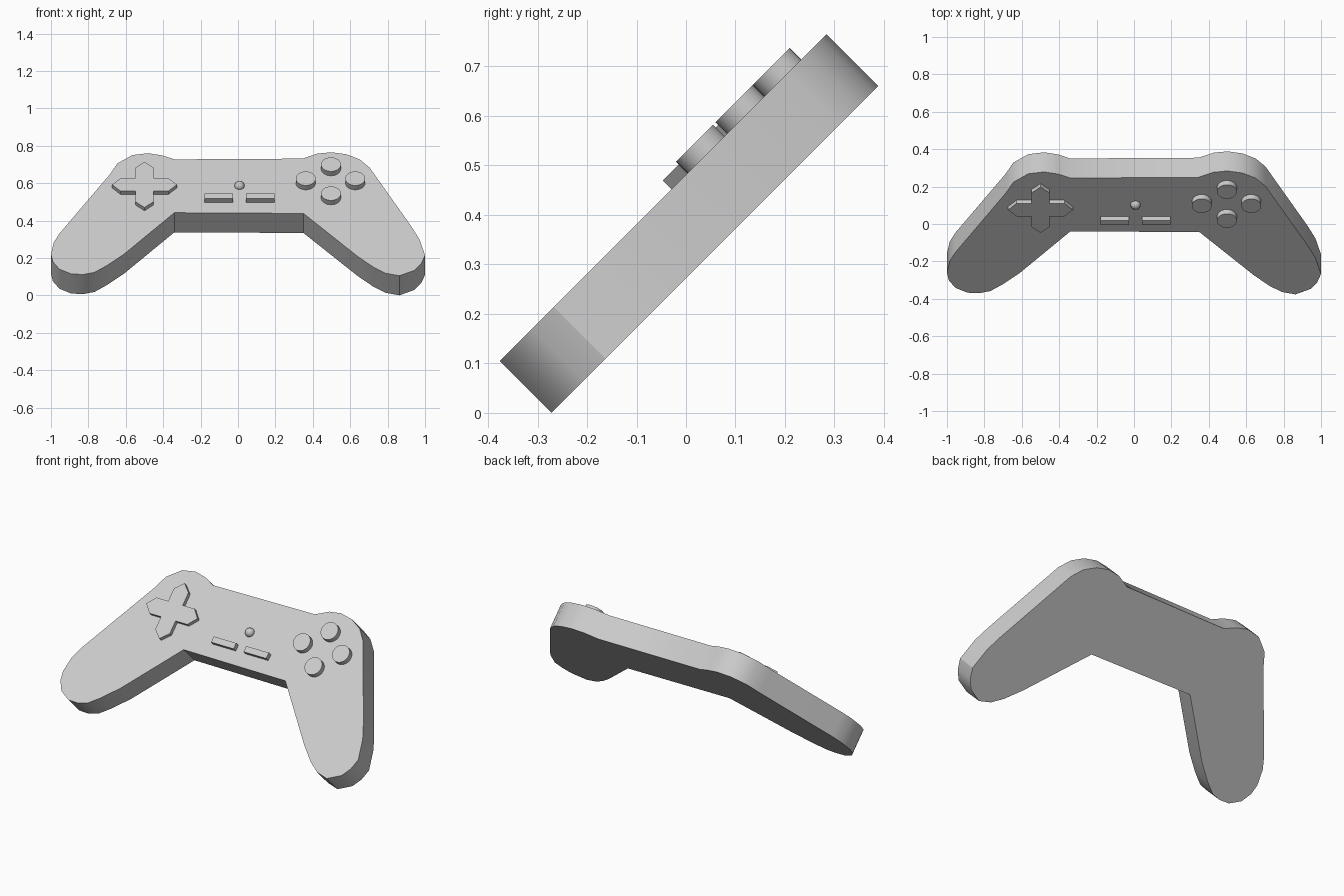
import bpy, bmesh, math
from mathutils import Matrix, Vector

if "Cube" in bpy.data.objects:
    bpy.data.objects.remove(bpy.data.objects["Cube"])

S = math.sqrt(0.5)
T = 0.148  # body thickness
# Local frame: x across, y up along the face, z out of the face; tilted back 45 degrees
TILT = Matrix.Translation((0, -0.272, 0)) @ Matrix.Rotation(math.radians(45), 4, 'X')


def face_v(z, w=T):
    """Position along the face for a height read in the front view."""
    return z / S - w


def finish(name, bm):
    bmesh.ops.recalc_face_normals(bm, faces=bm.faces)
    bm.transform(TILT)
    me = bpy.data.meshes.new(name)
    bm.to_mesh(me)
    bm.free()
    ob = bpy.data.objects.new(name, me)
    bpy.context.collection.objects.link(ob)
    bpy.ops.object.select_all(action='DESELECT')
    bpy.context.view_layer.objects.active = ob
    ob.select_set(True)
    bpy.ops.object.shade_smooth_by_angle(angle=math.radians(30))
    return ob


def prism(name, outline, w0, w1):
    """Extrude a flat outline between two depths."""
    bm = bmesh.new()
    face = bm.faces.new([bm.verts.new((x, v, w0)) for x, v in outline])
    ext = bmesh.ops.extrude_face_region(bm, geom=[face])
    top = [g for g in ext['geom'] if isinstance(g, bmesh.types.BMVert)]
    bmesh.ops.translate(bm, verts=top, vec=Vector((0, 0, w1 - w0)))
    return finish(name, bm)


# Body: two rounded grips joined by a bridge
left = [(-.34, .727), (-.405, .748), (-.48, .76), (-.565, .75), (-.645, .705), (-.685, .647),
        (-.955, .33), (-.985, .283), (-1, .22), (-.99, .18), (-.955, .14), (-.89, .114),
        (-.825, .112), (-.767, .123), (-.70, .16), (-.61, .22), (-.34, .442)]
right = [(.35, .438), (.64, .208), (.725, .15), (.79, .118), (.863, .105), (.944, .134),
         (.98, .17), (1, .214), (.97, .30), (.93, .364), (.703, .684), (.65, .727),
         (.58, .754), (.50, .765), (.425, .758), (.345, .731)]
prism("body", [(x, face_v(z)) for x, z in left + right], 0, T)

# Direction pad: four pointed arms turned around the centre
a, b, tip = 0.049, 0.128, 0.173
arm = [(a, a), (a, b), (0, tip), (-a, b)]
cx, cv = -0.50, face_v(0.592, T + .025)
pad = []
for k in range(4):
    c, s = round(math.cos(k * math.pi / 2)), round(math.sin(k * math.pi / 2))
    pad += [(cx + x * c - y * s, cv + x * s + y * c) for x, y in arm]
prism("direction_pad", pad, T - .02, T + .025)

# Round action buttons
H, R = 0.033, 0.053
for n, (x, z) in enumerate([(.497, .70), (.362, .625), (.627, .625), (.497, .545)]):
    v = face_v(z, T + H)
    ring = [(x + R * math.cos(t * math.pi / 16), v + R * math.sin(t * math.pi / 16)) for t in range(32)]
    prism(f"action_button_{n + 1}", ring, T - .02, T + H)

# Two flat menu buttons
for n, x in enumerate((-.102, .118)):
    v = face_v(.531, T + .03)
    prism(f"menu_button_{n + 1}",
          [(x + i * .076, v + j * .018) for i, j in ((-1, -1), (1, -1), (1, 1), (-1, 1))],
          T - .02, T + .03)

# Small centre ball button
bm = bmesh.new()
bmesh.ops.create_uvsphere(bm, u_segments=24, v_segments=12, radius=.027,
                          matrix=Matrix.Translation((.008, face_v(.585), T)))
finish("centre_button", bm)
